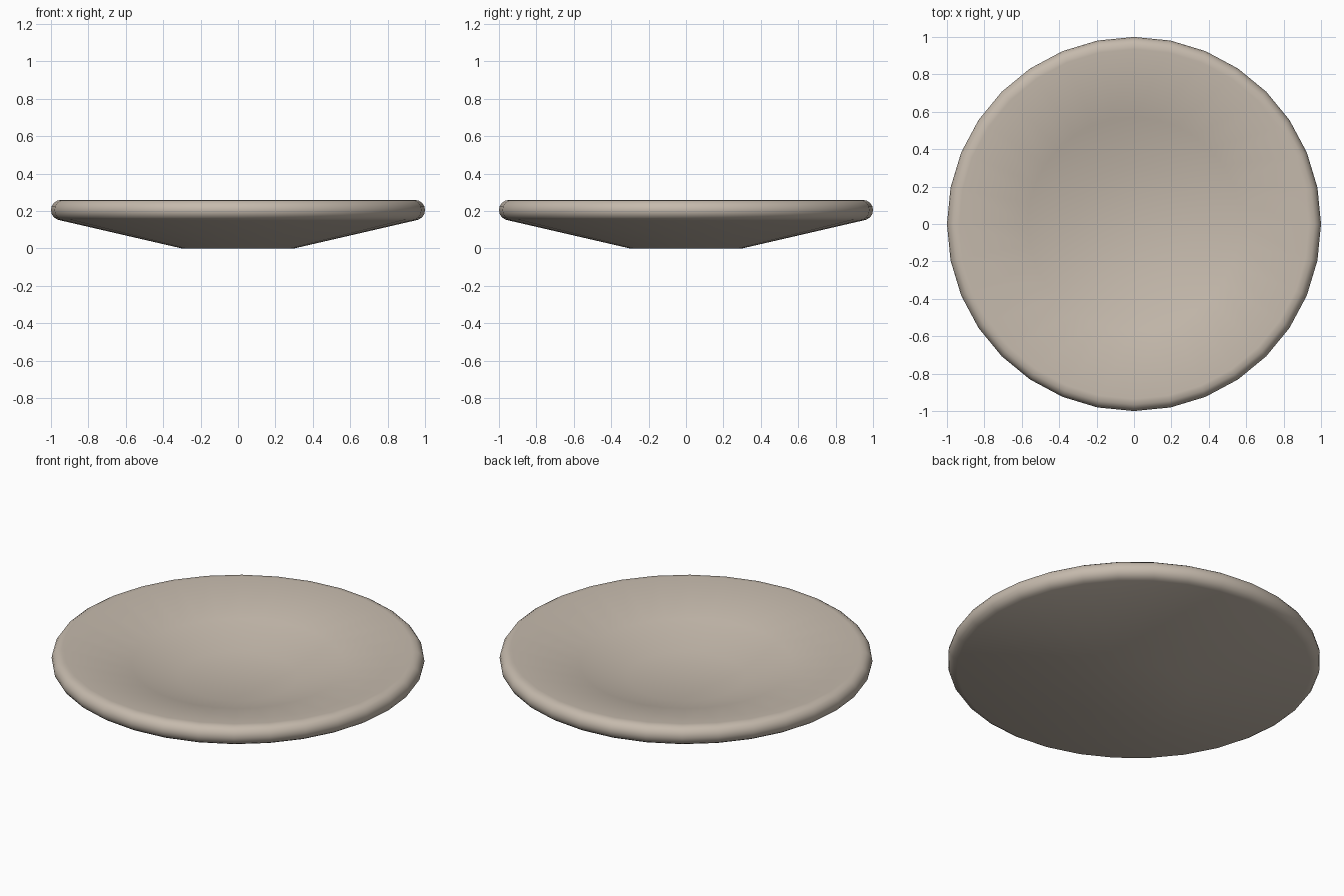
import bpy, bmesh, math

if "Cube" in bpy.data.objects:
    bpy.data.objects.remove(bpy.data.objects["Cube"])

SEGMENTS = 32

# One flat colour: warm stoneware
clay = bpy.data.materials.new("warm_stoneware")
clay.diffuse_color = (0.56, 0.49, 0.415, 1)
clay.use_nodes = True
clay.node_tree.nodes["Principled BSDF"].inputs["Base Color"].default_value = clay.diffuse_color

# Half profile (radius, height): underside, rounded rim, two-slope inside
profile = [(0.30, 0.0), (0.95, 0.15)]
for i in range(1, 8):
    a = math.radians(-90 + i * 180 / 8)
    profile.append((0.945 + 0.055 * math.cos(a), 0.205 + 0.055 * math.sin(a)))
profile += [(0.935, 0.26), (0.57, 0.18), (0.315, 0.105)]

# Shallow dish: spin the profile and close base and floor
bm = bmesh.new()
rings = []
for r, z in profile:
    rings.append([bm.verts.new((r * math.cos(2 * math.pi * k / SEGMENTS),
                                r * math.sin(2 * math.pi * k / SEGMENTS), z))
                  for k in range(SEGMENTS)])
for low, high in zip(rings, rings[1:]):
    for k in range(SEGMENTS):
        n = (k + 1) % SEGMENTS
        bm.faces.new((low[k], low[n], high[n], high[k]))
bm.faces.new(rings[0][::-1])
bm.faces.new(rings[-1])
bmesh.ops.recalc_face_normals(bm, faces=bm.faces)
for f in bm.faces:
    f.smooth = True

mesh = bpy.data.meshes.new("shallow_dish")
bm.to_mesh(mesh)
bm.free()
mesh.materials.append(clay)
dish = bpy.data.objects.new("shallow_dish", mesh)
bpy.context.collection.objects.link(dish)
